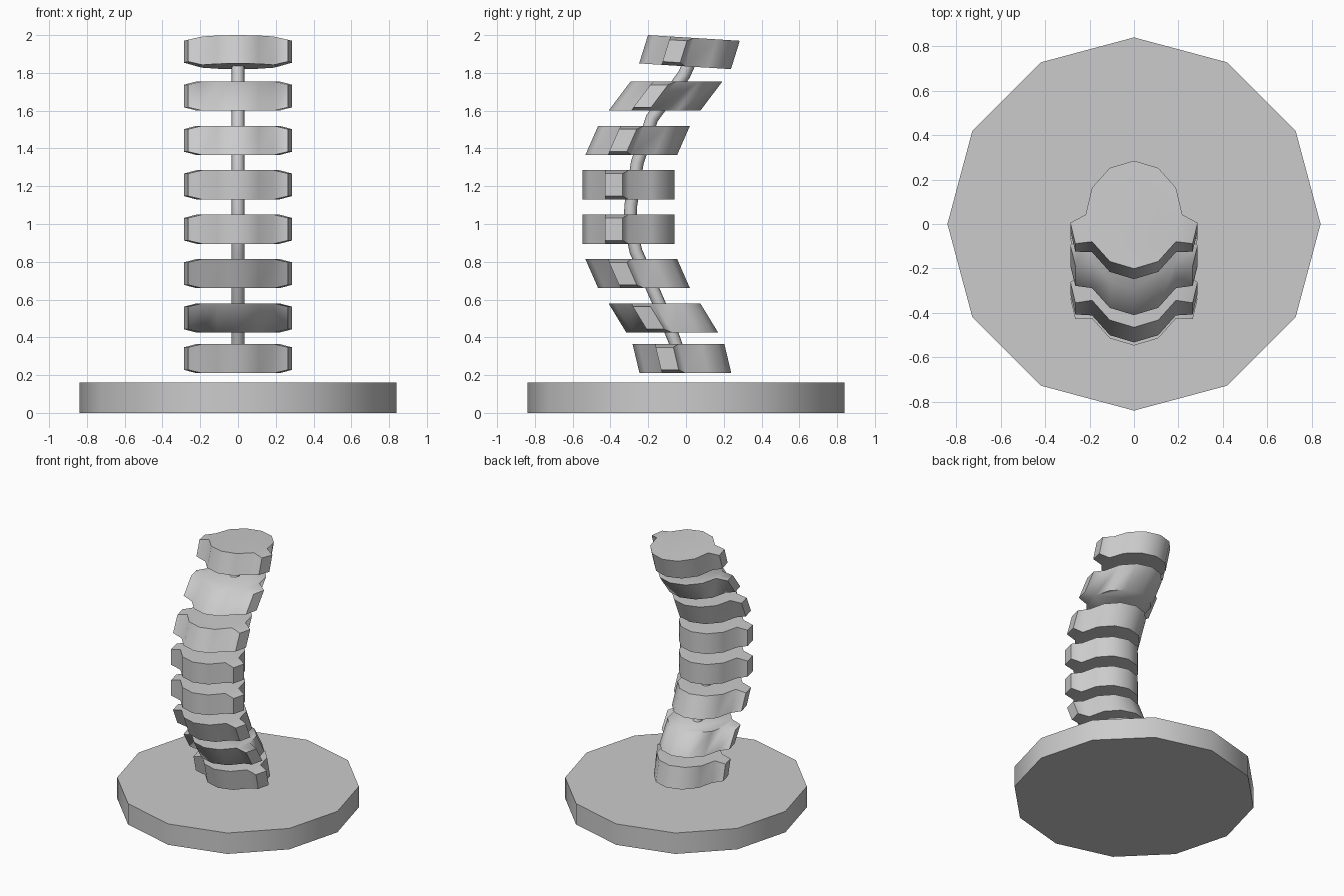
import bpy, bmesh, math
from mathutils import Vector

if "Cube" in bpy.data.objects:
    bpy.data.objects.remove(bpy.data.objects["Cube"])

SIDES = 12
RX, RY = 0.218, 0.243


def finish(bm, name):
    bmesh.ops.recalc_face_normals(bm, faces=bm.faces)
    mesh = bpy.data.meshes.new(name)
    bm.to_mesh(mesh)
    bm.free()
    ob = bpy.data.objects.new(name, mesh)
    bpy.context.collection.objects.link(ob)
    smooth(ob)
    return ob


def smooth(ob):
    bpy.ops.object.select_all(action='DESELECT')
    ob.select_set(True)
    bpy.context.view_layer.objects.active = ob
    bpy.ops.object.shade_smooth_by_angle(angle=math.radians(62))


def prism(bm, rx, ry, z0, z1):
    """Elliptical 12-sided prism; returns its side faces in order."""
    rings = []
    for z in (z0, z1):
        rings.append([bm.verts.new((rx * math.cos(i * math.tau / SIDES),
                                    ry * math.sin(i * math.tau / SIDES), z))
                      for i in range(SIDES)])
    bm.faces.new(rings[0][::-1])
    bm.faces.new(rings[1])
    sides = []
    for i in range(SIDES):
        j = (i + 1) % SIDES
        sides.append(bm.faces.new((rings[0][i], rings[0][j], rings[1][j], rings[1][i])))
    return sides


def vertebra(name, z0, z1, y0, y1, tilt=0.0):
    bm = bmesh.new()
    sides = prism(bm, RX, RY, 0, 1)
    bm.normal_update()
    # side processes: the faces just in front of the widest point, drawn out
    for k in (6, 11):
        normal = sides[k].normal.copy()
        face = bmesh.ops.extrude_discrete_faces(bm, faces=[sides[k]])['faces'][0]
        mid = face.calc_center_median()
        for v in face.verts:
            d = v.co - mid
            v.co = mid + d * 0.77 + normal * 0.074
    # slant the slab along the bend of the column
    for v in bm.verts:
        t, y = v.co.z, v.co.y
        v.co = Vector((v.co.x, y + y0 + (y1 - y0) * t, z0 + (z1 - z0) * t + tilt * y))
    finish(bm, name)


# Base disc
bm = bmesh.new()
prism(bm, 0.84, 0.84, 0, 0.16)
finish(bm, "base_disc")

# Stack of vertebrae: bottom z, top z, centre y at bottom, centre y at top
stack = [
    (0.21, 0.365, -0.003, -0.040),
    (0.425, 0.58, -0.073, -0.167),
    (0.66, 0.815, -0.222, -0.290),
    (0.895, 1.05, -0.304, -0.304),
    (1.13, 1.285, -0.304, -0.304),
    (1.365, 1.52, -0.290, -0.222),
    (1.60, 1.755, -0.167, -0.050),
    (1.835, 1.985, -0.005, 0.042, -0.062),
]
for n, row in enumerate(stack, 1):
    vertebra(f"vertebra_{n}", *row)

# Central cord running through the stack
cord_path = [(-0.03, 0.29), (-0.065, 0.395), (-0.16, 0.62), (-0.265, 0.855), (-0.297, 1.0),
             (-0.292, 1.1), (-0.258, 1.325), (-0.18, 1.56), (-0.01, 1.79), (0.03, 1.88)]
curve = bpy.data.curves.new("cord", 'CURVE')
curve.dimensions = '3D'
curve.bevel_depth = 0.034
curve.bevel_resolution = 2
curve.use_fill_caps = True
spline = curve.splines.new('POLY')
spline.points.add(len(cord_path) - 1)
for p, (y, z) in zip(spline.points, cord_path):
    p.co = (0, y, z, 1)
cord = bpy.data.objects.new("cord", curve)
bpy.context.collection.objects.link(cord)
bpy.ops.object.select_all(action='DESELECT')
cord.select_set(True)
bpy.context.view_layer.objects.active = cord
bpy.ops.object.convert(target='MESH')
smooth(bpy.context.view_layer.objects.active)
